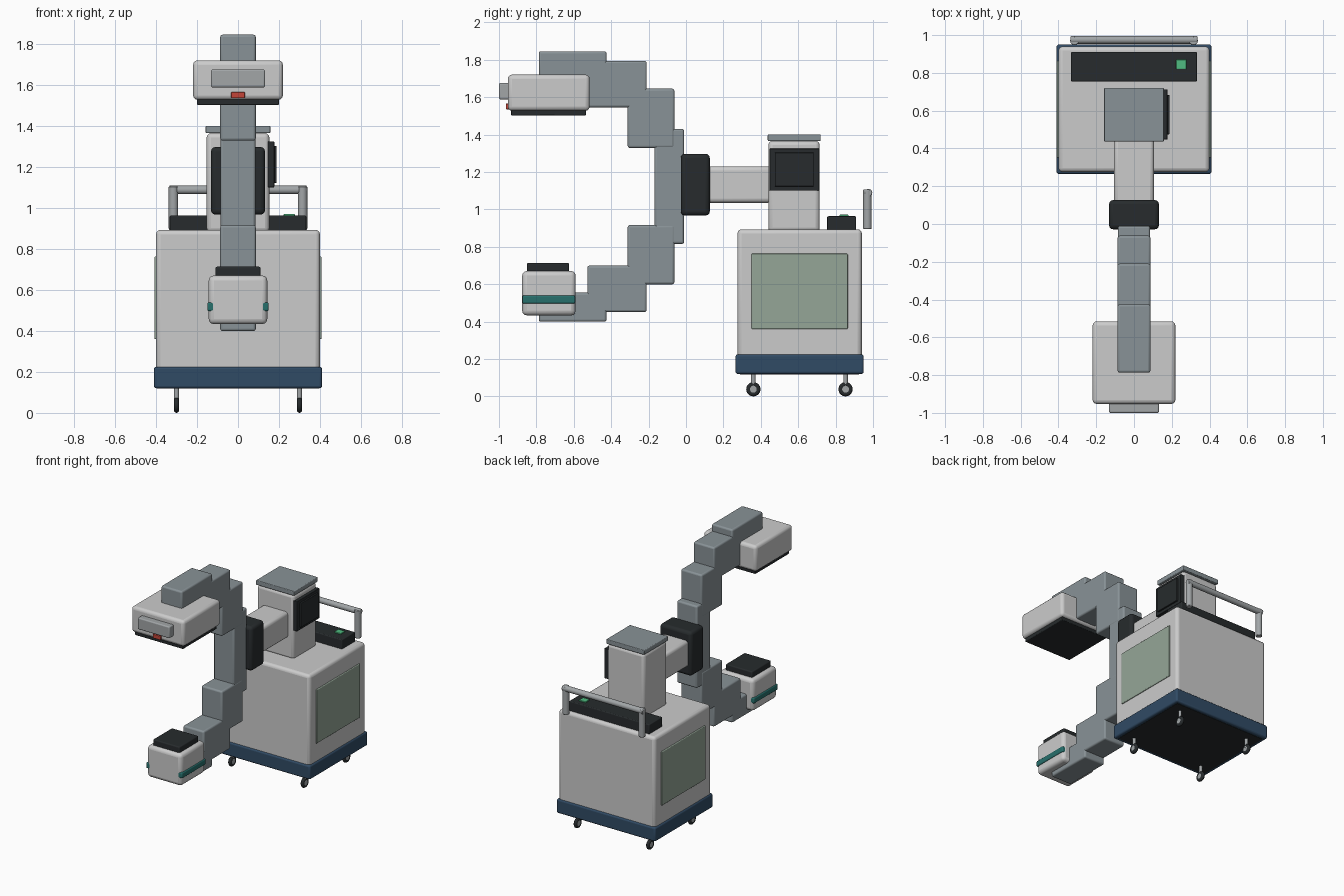
import bpy
from math import pi, radians

if "Cube" in bpy.data.objects:
    bpy.data.objects.remove(bpy.data.objects["Cube"])


def mat(name, r, g, b):
    m = bpy.data.materials.new(name)
    m.diffuse_color = (r, g, b, 1)
    m.use_nodes = True
    m.node_tree.nodes["Principled BSDF"].inputs["Base Color"].default_value = m.diffuse_color
    return m


SHELL = mat("shell", 0.62, 0.62, 0.60)
STEEL = mat("blue_grey", 0.25, 0.29, 0.31)
BLACK = mat("black", 0.02, 0.024, 0.026)
NAVY = mat("navy", 0.03, 0.07, 0.13)
PANEL = mat("panel_green", 0.30, 0.38, 0.31)
TEAL = mat("teal", 0.02, 0.16, 0.15)
RED = mat("red", 0.55, 0.06, 0.04)
GREEN = mat("green", 0.08, 0.50, 0.22)
METAL = mat("metal", 0.36, 0.38, 0.39)


def finish(ob, name, material, bevel=0, segments=3):
    ob.name = name
    ob.data.materials.append(material)
    if bevel:
        mod = ob.modifiers.new("bevel", 'BEVEL')
        mod.width, mod.segments = bevel, segments
    bpy.ops.object.shade_smooth_by_angle(angle=radians(35))
    return ob


def box(name, x, y, z, material, bevel=0.012):
    """Rounded box from (min, max) ranges."""
    c = [(r[0] + r[1]) / 2 for r in (x, y, z)]
    bpy.ops.mesh.primitive_cube_add(size=1, location=c)
    ob = bpy.context.object
    ob.scale = [r[1] - r[0] for r in (x, y, z)]
    bpy.ops.object.transform_apply(location=False, rotation=False, scale=True)
    return finish(ob, name, material, bevel)


def rod(name, loc, radius, length, material, axis='Z', bevel=0.0):
    rot = (0, pi / 2, 0) if axis == 'X' else (0, 0, 0)
    bpy.ops.mesh.primitive_cylinder_add(vertices=24, radius=radius, depth=length,
                                        location=loc, rotation=rot)
    return finish(bpy.context.object, name, material, bevel, 2)


def sym(w):
    return (-w, w)


# Cart body, bumper and underside
box("cart_body", sym(0.40), (0.275, 0.94), (0.20, 0.893), SHELL, 0.022)
box("cart_bumper", sym(0.41), (0.265, 0.95), (0.12, 0.225), NAVY, 0.012)
box("cart_underside", sym(0.385), (0.29, 0.925), (0.118, 0.14), BLACK, 0)
for side, s in (("left", -1), ("right", 1)):
    box(f"side_panel_{side}", sorted((s * 0.39, s * 0.408)), (0.35, 0.865),
        (0.36, 0.763), PANEL, 0.005)

# Casters
for sx in (-1, 1):
    for y in (0.36, 0.853):
        x = sx * 0.30
        rod("caster_stem", (x, y, 0.085), 0.012, 0.08, METAL)
        rod("caster_hub", (x, y, 0.038), 0.019, 0.022, METAL, 'X')
        bpy.ops.mesh.primitive_torus_add(
            major_radius=0.025, minor_radius=0.013, major_segments=28, minor_segments=12,
            location=(x, y, 0.038), rotation=(0, pi / 2, 0))
        finish(bpy.context.object, "caster_wheel", BLACK)

# Rear push handle
for s in (-1, 1):
    rod("handle_post", (s * 0.315, 0.97, 1.0), 0.023, 0.21, METAL, bevel=0.004)
rod("handle_bar", (0, 0.975, 1.088), 0.021, 0.67, METAL, 'X', 0.004)

# Control console
box("console", sym(0.333), (0.755, 0.91), (0.88, 0.963), BLACK, 0.006)
box("console_button", (0.223, 0.277), (0.82, 0.87), (0.95, 0.971), GREEN, 0.003)

# Column with cap and side screen
box("column", sym(0.153), (0.44, 0.715), (0.88, 1.365), SHELL, 0.022)
box("column_cap", sym(0.158), (0.437, 0.72), (1.365, 1.40), STEEL, 0.005)
box("screen_housing", (0.14, 0.177), (0.447, 0.713), (1.10, 1.325), BLACK, 0.004)
box("screen_face", (0.17, 0.189), (0.475, 0.683), (1.122, 1.303), BLACK, 0.004)

# Horizontal arm and pivot
box("horizontal_arm", sym(0.106), (0.10, 0.46), (1.035, 1.23), SHELL, 0.022)
box("arm_pivot", sym(0.132), (-0.028, 0.127), (0.967, 1.297), BLACK, 0.022)

# Stepped C-shaped arm: middle block, then mirrored pairs about z = 1.122
box("c_arm_middle", sym(0.085), (-0.168, -0.01), (0.815, 1.43), STEEL)
STEPS = [((-0.312, -0.062), (1.328, 1.645)),
         ((-0.527, -0.21), (1.545, 1.793)),
         ((-0.787, -0.425), (1.69, 1.845))]
for i, (y, z) in enumerate(STEPS, 1):
    box(f"c_arm_upper_{i}", sym(0.087), y, z, STEEL)
    box(f"c_arm_lower_{i}", sym(0.087), y, (2.244 - z[1], 2.244 - z[0]), STEEL)

# Detector head at the top
box("detector", sym(0.219), (-0.953, -0.515), (1.527, 1.72), SHELL, 0.022)
box("detector_plate", sym(0.20), (-0.935, -0.535), (1.502, 1.54), BLACK, 0.005)
box("detector_front_grip", sym(0.132), (-1.0, -0.94), (1.588, 1.675), METAL, 0.008)
box("detector_red_light", sym(0.033), (-0.963, -0.94), (1.535, 1.565), RED, 0.003)

# Source head at the bottom
box("source", sym(0.143), (-0.876, -0.59), (0.433, 0.67), SHELL, 0.025)
box("source_band", sym(0.15), (-0.875, -0.592), (0.496, 0.539), TEAL, 0.008)
box("source_top_plate", sym(0.11), (-0.85, -0.625), (0.65, 0.713), BLACK, 0.008)
